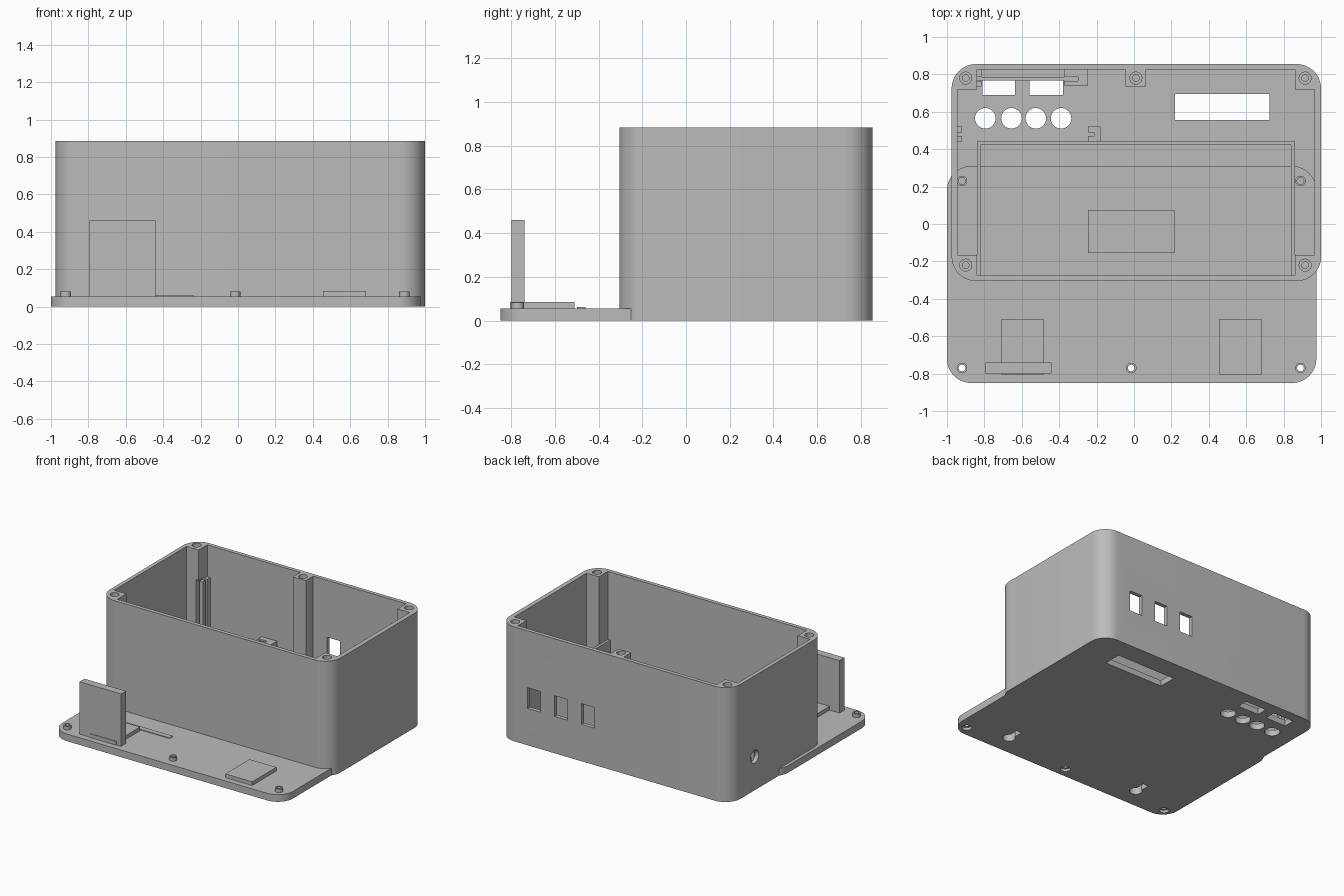
import bpy, bmesh, math

if "Cube" in bpy.data.objects:
    bpy.data.objects.remove(bpy.data.objects["Cube"])

grey = bpy.data.materials.new("plain_grey")
grey.diffuse_color = (0.5, 0.5, 0.5, 1)
grey.use_nodes = True
grey.node_tree.nodes["Principled BSDF"].inputs["Base Color"].default_value = grey.diffuse_color


def prism(name, pts, z0, z1):
    """Extrude a flat outline between two heights."""
    bm = bmesh.new()
    face = bm.faces.new([bm.verts.new((x, y, z0)) for x, y in pts])
    ext = bmesh.ops.extrude_face_region(bm, geom=[face])
    for v in ext["geom"]:
        if isinstance(v, bmesh.types.BMVert):
            v.co.z = z1
    bmesh.ops.recalc_face_normals(bm, faces=bm.faces)
    me = bpy.data.meshes.new(name)
    bm.to_mesh(me)
    bm.free()
    me.materials.append(grey)
    ob = bpy.data.objects.new(name, me)
    bpy.context.collection.objects.link(ob)
    return ob


def block(name, x0, x1, y0, y1, z0, z1):
    return prism(name, [(x0, y0), (x1, y0), (x1, y1), (x0, y1)], z0, z1)


def disc(name, x, y, r, z0, z1, n=32):
    ring = [(x + r * math.cos(2 * math.pi * i / n), y + r * math.sin(2 * math.pi * i / n)) for i in range(n)]
    return prism(name, ring, z0, z1)


def rounded(name, x0, x1, y0, y1, z0, z1, r=0.13, n=12):
    pts = []
    for k, (cx, cy) in enumerate([(x1 - r, y1 - r), (x0 + r, y1 - r), (x0 + r, y0 + r), (x1 - r, y0 + r)]):
        for i in range(n + 1):
            a = math.pi / 2 * (k + i / n)
            pts.append((cx + r * math.cos(a), cy + r * math.sin(a)))
    return prism(name, pts, z0, z1)


def boolean(ob, other, op="DIFFERENCE"):
    """Apply a boolean and drop the helper."""
    mod = ob.modifiers.new("bool", "BOOLEAN")
    mod.operation, mod.object, mod.solver = op, other, "EXACT"
    bpy.context.view_layer.update()
    new = bpy.data.meshes.new_from_object(ob.evaluated_get(bpy.context.evaluated_depsgraph_get()))
    ob.modifiers.clear()
    ob.data = new
    bpy.data.objects.remove(other)


# Case: rounded block, hollowed so that the screw posts stay in the wall
FLOOR, TOP = 0.045, 0.885
case = rounded("case", -0.975, 1.0, -0.305, 0.855, 0, TOP)
cavity = [(-.945, -.165), (-.84, -.165), (-.84, -.275), (.86, -.275), (.86, -.165), (.965, -.165),
          (.965, .72), (.86, .72), (.86, .825), (.065, .825), (.065, .735), (-.045, .735),
          (-.045, .825), (-.84, .825), (-.84, .72), (-.945, .72)]
boolean(case, prism("cavity", cavity, FLOOR, 1.0))

# Screw holes in the posts
for x, y in [(-.9, .78), (.01, .78), (.915, .78), (-.9, -.22), (.915, -.22)]:
    boolean(case, disc("cut", x, y, .032, TOP - .03, 1.0))
    boolean(case, disc("cut", x, y, .018, TOP - .2, 1.0))

# Floor openings: screen, two connectors, four buttons
for x0, x1, y0, y1 in [(.22, .725, .557, .695), (-.81, -.635, .69, .775), (-.56, -.38, .69, .775)]:
    boolean(case, block("cut", x0, x1, y0, y1, -.1, .2))
for x in (-.795, -.655, -.525, -.39):
    boolean(case, disc("cut", x, .565, .055, -.1, .2))

# Back wall slots and round cable hole in the left wall
for x in (.24, .47, .70):
    boolean(case, block("cut", x - .055, x + .055, .8, .9, .285, .445))
hole = disc("cut", 0, 0, .05, -.06, .06)
hole.rotation_euler = (0, math.pi / 2, 0)
hole.location = (-.96, .555, .26)
boolean(case, hole)
# Relief in the rear left post for the circuit board
boolean(case, block("cut", -.865, -.83, .715, .785, FLOOR, .65))

# Battery compartment walls inside the case
block("battery_wall_back", -.84, .86, .422, .44, FLOOR, .36)
for name, x0 in (("battery_wall_left", -.84), ("battery_wall_right", .84)):
    block(name, x0, x0 + .02, -.275, .43, FLOOR, .36)

# Circuit board guides
block("board_rail_left", -.845, -.815, .785, .83, FLOOR, .64)
block("board_rail_left_front", -.845, -.815, .735, .765, FLOOR, .64)
guide = block("board_guide", -.375, -.245, .74, .83, FLOOR, .3)
boolean(guide, block("cut", -.4, -.3, .765, .785, FLOOR + .02, .4))
block("board_rail", -.84, -.3, .768, .785, FLOOR, .06)
clip = block("clip_middle", -.245, -.18, .44, .52, FLOOR, .3)
boolean(clip, block("cut", -.26, -.21, .47, .49, FLOOR, .4))
for i, y in enumerate((.44, .49)):
    block("clip_left_%d" % i, -.945, -.92, y, y + .03, FLOOR, .3)

# Lid lying flat, partly under the case
LID = 0.055
lid = rounded("lid", -1.0, .975, -.85, .31, 0, LID)
for x, y in [(-.92, .23), (.89, .23), (-.92, -.77), (-.015, -.77), (.89, -.77)]:
    boolean(lid, disc("cut", x, y, .035, -.1, .02))
    boolean(lid, disc("cut", x, y, .018, -.1, .2))
    boss = disc("screw_boss", x, y, .028, LID, .082)
    boolean(boss, disc("cut", x, y, .018, 0, .2))

# Raised pads with keyhole hangers cut in from below
for x in (-.595, .57):
    pad = block("hanger_pad", x - .115, x + .115, -.805, -.51, LID - .01, .084)
    boolean(lid, pad, "UNION")
    boolean(lid, disc("cut", x, -.69, .045, -.1, .065))
    boolean(lid, block("cut", x - .022, x + .022, -.69, -.58, -.1, .064))

# Upright plate, thin strip and central pad on the lid
block("upright_plate", -.795, -.44, -.8, -.74, LID, .46)
block("lid_strip", -.70, -.235, -.50, -.46, LID, .061)
block("center_pad", -.245, .22, -.155, .075, LID, .065)

# Smooth the round corners, keep hard edges
for ob in bpy.data.objects:
    ob.select_set(True)
bpy.context.view_layer.objects.active = case
bpy.ops.object.shade_smooth_by_angle(angle=math.radians(30))
